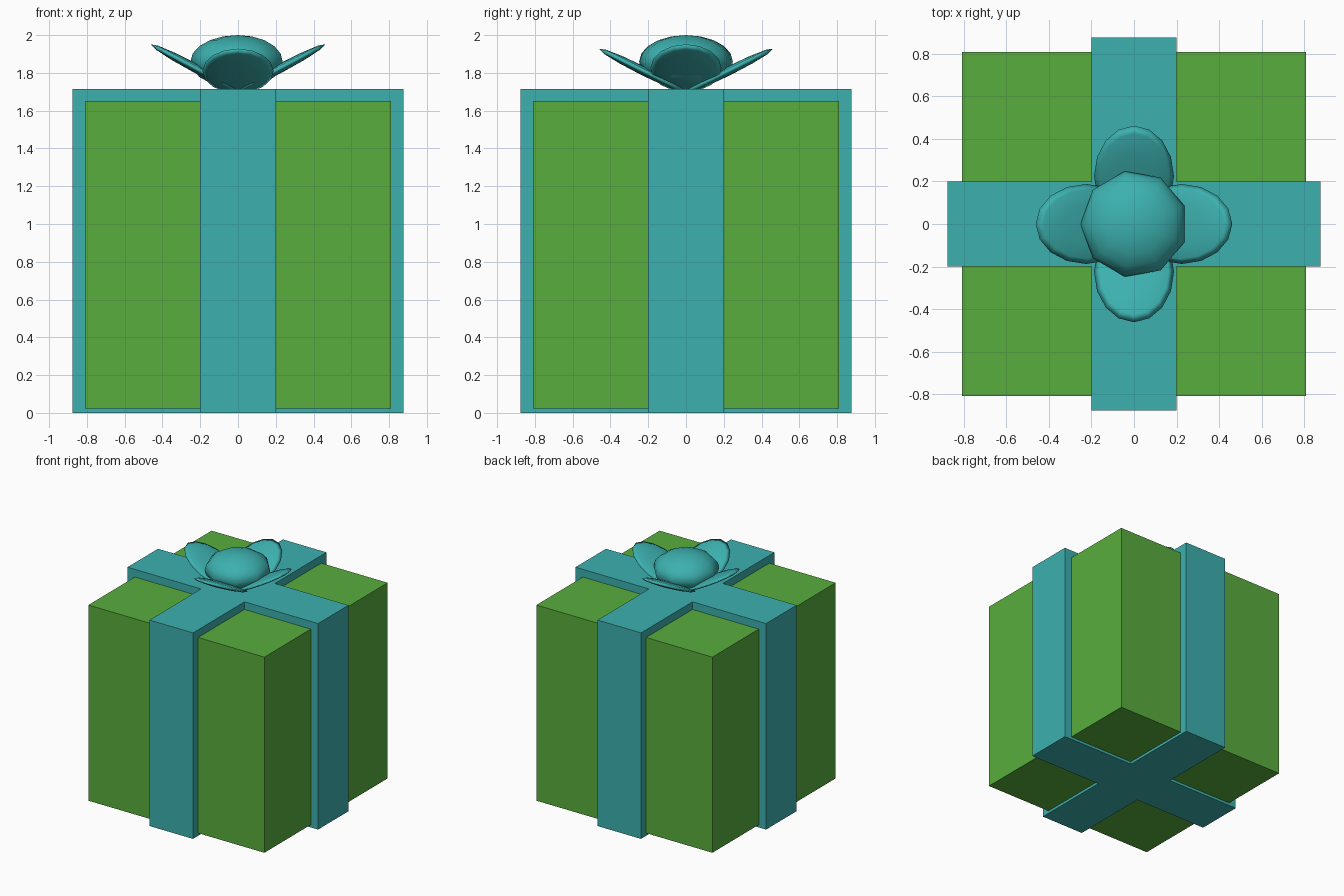
import bpy, bmesh
from math import radians, cos, pi
from mathutils import Matrix

if "Cube" in bpy.data.objects:
    bpy.data.objects.remove(bpy.data.objects["Cube"])


def material(name, rgb):
    m = bpy.data.materials.new(name)
    m.diffuse_color = (*rgb, 1)
    m.use_nodes = True
    m.node_tree.nodes["Principled BSDF"].inputs["Base Color"].default_value = m.diffuse_color
    return m


GREEN = material("green_paper", (0.10, 0.42, 0.048))
TEAL = material("teal_ribbon", (0.045, 0.44, 0.43))


def finish(name, bm, mat, smooth=False):
    bmesh.ops.recalc_face_normals(bm, faces=bm.faces[:])
    mesh = bpy.data.meshes.new(name)
    bm.to_mesh(mesh)
    bm.free()
    mesh.materials.append(mat)
    for p in mesh.polygons:
        p.use_smooth = smooth
    obj = bpy.data.objects.new(name, mesh)
    bpy.context.collection.objects.link(obj)
    return obj


def prism(name, outline, z0, z1, mat):
    bm = bmesh.new()
    face = bm.faces.new([bm.verts.new((x, y, z0)) for x, y in outline])
    new = bmesh.ops.extrude_face_region(bm, geom=[face])["geom"]
    bmesh.ops.translate(bm, vec=(0, 0, z1 - z0),
                        verts=[v for v in new if isinstance(v, bmesh.types.BMVert)])
    bmesh.ops.recalc_face_normals(bm, faces=bm.faces[:])
    # keep the underside even though the extrusion may consume it
    bmesh.ops.holes_fill(bm, edges=[e for e in bm.edges if e.is_boundary], sides=0)
    return finish(name, bm, mat)


def ellipsoid(name, segments, rings, radii, transform, mat):
    bm = bmesh.new()
    bmesh.ops.create_uvsphere(bm, u_segments=segments, v_segments=rings, radius=1,
                              matrix=transform @ Matrix.Diagonal((*radii, 1)))
    return finish(name, bm, mat, smooth=True)


# Wrapped box
B = 0.81
prism("gift_box", [(-B, -B), (B, -B), (B, B), (-B, B)], 0.022, 1.65, GREEN)

# Two crossing ribbon bands, as one plus-shaped prism
R, W = 0.877, 0.2
prism("ribbon_cross", [(-W, -R), (W, -R), (W, -W), (R, -W), (R, W), (W, W),
                       (W, R), (-W, R), (-W, W), (-R, W), (-R, -W), (-W, -W)],
      0.0, 1.714, TEAL)

# Four upturned bow petals; the side pair stands slightly higher
for i, side in enumerate(("right", "back", "left", "front")):
    tilt, z = ((28, 1.825), (26.5, 1.81))[i % 2]
    place = (Matrix.Rotation(i * pi / 2, 4, 'Z') @ Matrix.Translation((0.225, 0, z))
             @ Matrix.Rotation(radians(-tilt), 4, 'Y'))
    ellipsoid("bow_petal_" + side, 16, 6,
              (0.237 / cos(radians(tilt)), 0.188, 0.024), place, TEAL)

# Nine-sided flattened knot in the middle, one corner to the back
ellipsoid("bow_knot", 9, 10, (0.252, 0.252, 0.14),
          Matrix.Translation((0, 0, 1.86)) @ Matrix.Rotation(pi / 2, 4, 'Z'), TEAL)
